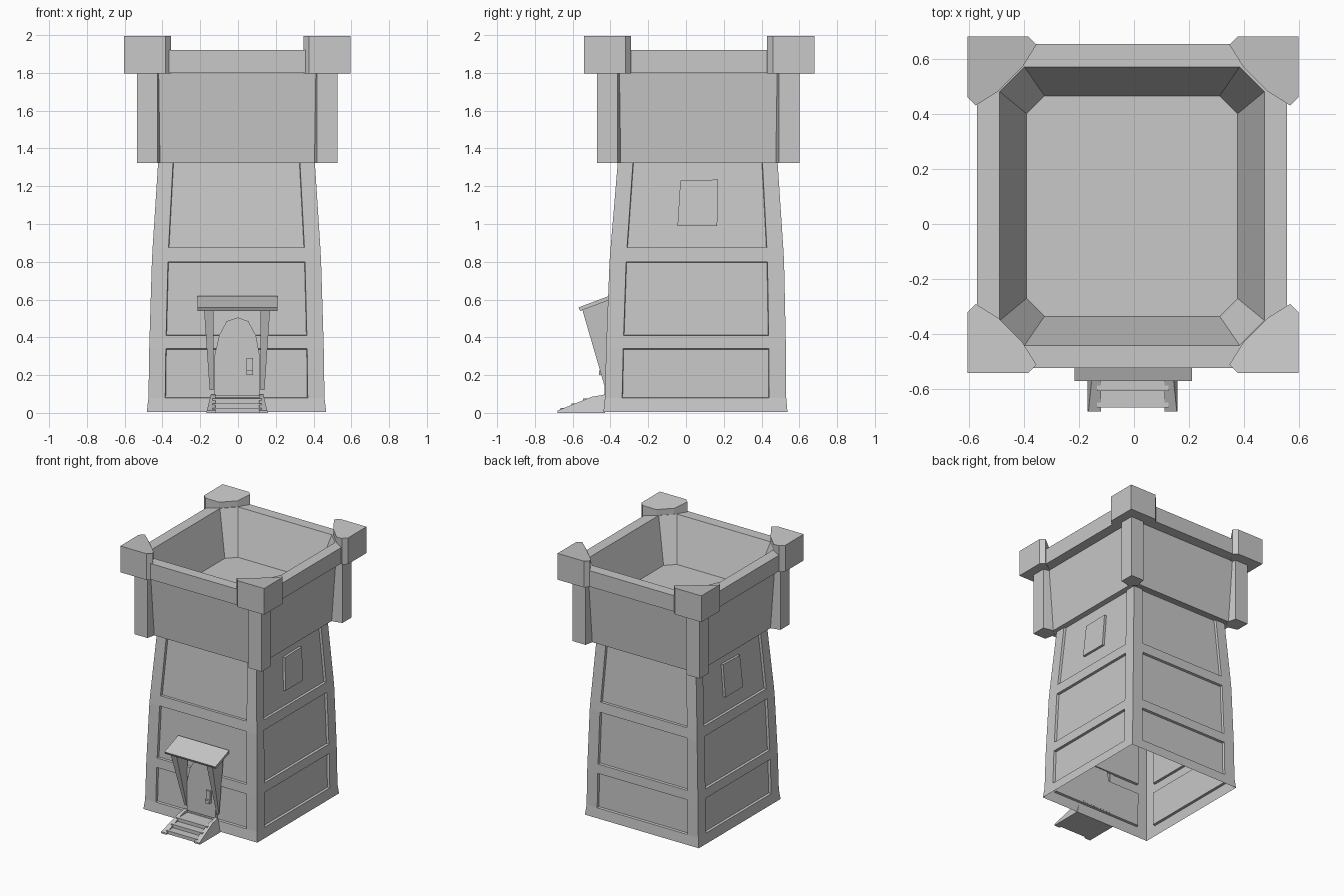
import bpy, bmesh

cube = bpy.data.objects.get("Cube")
if cube:
    bpy.data.objects.remove(cube, do_unlink=True)

stone = bpy.data.materials.new("grey_stone")
stone.use_nodes = True
GREY = (0.58, 0.58, 0.58, 1)
stone.diffuse_color = GREY
stone.node_tree.nodes["Principled BSDF"].inputs["Base Color"].default_value = GREY


def finish(name, bm, recalc=True):
    if recalc:
        bmesh.ops.recalc_face_normals(bm, faces=bm.faces)
    mesh = bpy.data.meshes.new(name)
    bm.to_mesh(mesh)
    bm.free()
    mesh.materials.append(stone)
    obj = bpy.data.objects.new(name, mesh)
    bpy.context.collection.objects.link(obj)


def loft(name, rings, cap_start=True, recalc=True):
    """Skin a list of equal-length closed rings."""
    bm = bmesh.new()
    loops = [[bm.verts.new(p) for p in ring] for ring in rings]
    n = len(loops[0])
    for a, b in zip(loops, loops[1:]):
        for i in range(n):
            j = (i + 1) % n
            bm.faces.new((a[i], a[j], b[j], b[i]))
    if cap_start:
        bm.faces.new(loops[0][::-1])
    bm.faces.new(loops[-1])
    finish(name, bm, recalc)


def prism_x(name, yz, x0, x1):
    loft(name, [[(x, y, z) for y, z in yz] for x in (x0, x1)])


def box(name, lo, hi):
    (x0, y0, z0), (x1, y1, z1) = lo, hi
    prism_x(name, [(y0, z0), (y1, z0), (y1, z1), (y0, z1)], x0, x1)


# Tapered tower body with three recessed panels per side, open underneath
LEVELS = [  # height, half width, half depth
    (.005, .475, .487), (.08, .466, .48), (.34, .462, .476), (.41, .460, .474),
    (.8, .448, .462), (.875, .444, .457), (1.34, .414, .422)]
COLUMNS = (-1, -.81, .81, 1)
bm = bmesh.new()
panels = []
for nx, ny in ((1, 0), (0, 1), (-1, 0), (0, -1)):
    grid = [[bm.verts.new((-.008 + (nx - ny * u) * hx, .05 + .009 * z + (ny + nx * u) * hy, z))
             for u in COLUMNS] for z, hx, hy in LEVELS]
    for r in range(len(LEVELS) - 1):
        for c in range(3):
            f = bm.faces.new((grid[r][c], grid[r][c + 1], grid[r + 1][c + 1], grid[r + 1][c]))
            if c == 1 and r % 2:
                panels.append(f)
bmesh.ops.remove_doubles(bm, verts=bm.verts, dist=.0005)
bm.normal_update()
bmesh.ops.inset_individual(bm, faces=panels, thickness=.004, depth=-.018)
finish("tower_body", bm, recalc=False)


# Battlement: flaring outer wall, overhanging rim and sloped inner bowl in one skin
def octagon(hx, hy, cut, z):
    pts = [(hx, cut - hy), (hx, hy - cut), (hx - cut, hy), (cut - hx, hy),
           (-hx, hy - cut), (-hx, cut - hy), (cut - hx, -hy), (hx - cut, -hy)]
    return [(x - .007, y + .065, z) for x, y in pts]


loft("battlement_wall", [
    octagon(.4, .41, .01, 1.335), octagon(.455, .473, .03, 1.322),
    octagon(.487, .507, .03, 1.8), octagon(.562, .587, .03, 1.8),
    octagon(.562, .587, .03, 1.92), octagon(.48, .505, .09, 1.92),
    octagon(.383, .40, .065, 1.6)], cap_start=False, recalc=False)


# Corner posts and merlons, mirrored to all four corners
def corners(name, plan, cy, hx, hy, z0, z1, drop=0):
    for sx, side in ((1, "left"), (-1, "right")):
        for sy, end in ((1, "back"), (-1, "front")):
            flat = [(sx * (hx - a) - .004, cy + sy * (hy - b), a + b) for a, b in plan]
            low = [(x, y, z0) for x, y, _ in flat]
            top = [(x, y, z1 - (drop if d > .295 else 0)) for x, y, d in flat]
            loft(f"{end}_{side}_{name}", [low, top])


corners("post", [(0, 0), (.108, 0), (.125, .08), (.08, .125), (0, .108)],
        .065, .53, .535, 1.322, 1.81)
corners("merlon", [(0, 0), (.22, 0), (.25, .03), (.2, .11), (.11, .2), (.03, .25), (0, .22)],
        .07, .6, .61, 1.797, 1.995, drop=.03)

# Shuttered windows leaning with both side walls
for s, side in ((1, "left"), (-1, "right")):
    def plate(off):
        return [(s * (.44 - .065 * (z - .875) + off) - .008, y, z)
                for y, z in ((-.045, .99), (.165, .99), (.17, 1.235), (-.03, 1.23))]
    loft(f"{side}_window", [plate(-.015), plate(.004)])

# Arched door and handle
arch = [(-.125, .09), (.115, .09), (.115, .3), (.095, .41), (.055, .485), (0, .505),
        (-.06, .485), (-.1, .41), (-.125, .3)]
loft("door", [[(x, y, z) for x, z in arch] for y in (-.41, -.432)])
box("door_handle_plate", (.045, -.445, .2), (.08, -.42, .29))
box("door_handle_knob", (.045, -.46, .2), (.08, -.43, .225))

# Porch roof and its wedge brackets
prism_x("porch_roof", [(-.56, .54), (-.405, .598), (-.405, .62), (-.57, .558)], -.215, .21)
for s, side in ((1, "left"), (-1, "right")):
    def wedge(y, z, outer):
        return [(s * x - .005, y, z) for x in (.125, outer)]
    a, b, c = wedge(-.55, .55, .175), wedge(-.41, .6, .175), wedge(-.425, .12, .145)
    loft(f"{side}_porch_bracket", [[a[i], b[i], c[i]] for i in (0, 1)])

# Front steps between sloped side walls
for i in range(3):
    box(f"step_{i + 1}", (-.135, -.665 + .06 * i, .025 * i), (.125, -.43, .025 * (i + 1)))
for s, side in ((1, "left"), (-1, "right")):
    slope = [(-.68, 0), (-.43, 0), (-.43, .097), (-.5, .085), (-.68, .012)]
    loft(f"{side}_step_wall", [
        [(s * .115 - .005, y, z) for y, z in slope],
        [(s * (.163 - .25 * z) - .005, y, z) for y, z in slope]])
